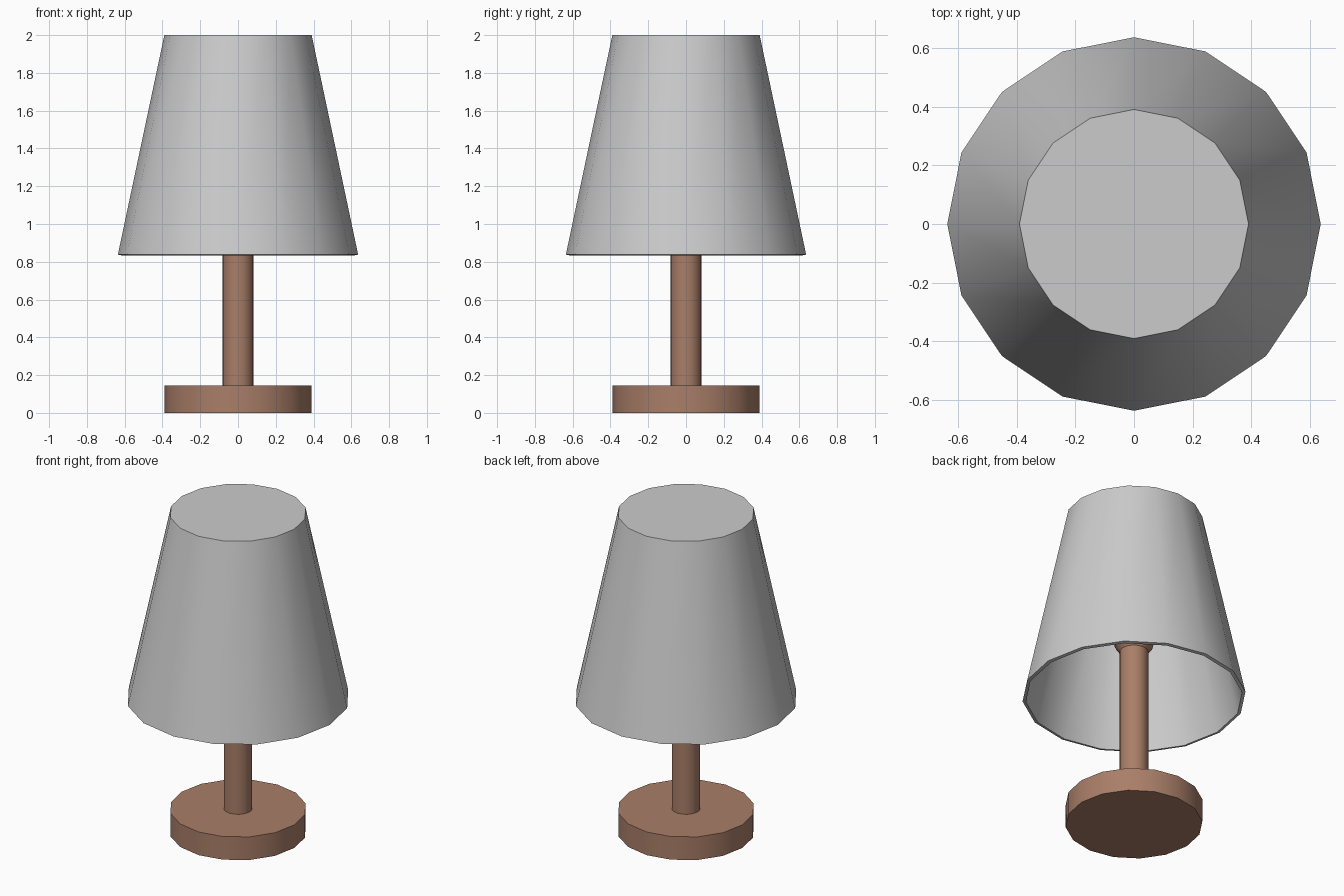
import bpy, bmesh
from math import cos, sin, pi, radians

if "Cube" in bpy.data.objects:
    bpy.data.objects.remove(bpy.data.objects["Cube"])

SIDES = 16


def lathe(name, profile, color=None):
    """Revolve (radius, z) points around z; zero radius gives a pole cap."""
    bm = bmesh.new()
    rings = []
    for r, z in profile:
        rings.append([bm.verts.new((r * cos(2 * pi * i / SIDES), r * sin(2 * pi * i / SIDES), z))
                      for i in range(SIDES)])
    for a, b in zip(rings, rings[1:]):
        for i in range(SIDES):
            j = (i + 1) % SIDES
            bm.faces.new((a[i], a[j], b[j], b[i]))
    return bm, rings, name, color


def finish(bm, name, color):
    bmesh.ops.recalc_face_normals(bm, faces=bm.faces)
    me = bpy.data.meshes.new(name)
    bm.to_mesh(me)
    bm.free()
    ob = bpy.data.objects.new(name, me)
    bpy.context.collection.objects.link(ob)
    if color:
        mat = bpy.data.materials.get("wood") or bpy.data.materials.new("wood")
        mat.diffuse_color = color
        mat.use_nodes = True
        mat.node_tree.nodes["Principled BSDF"].inputs["Base Color"].default_value = mat.diffuse_color
        me.materials.append(mat)
    bpy.ops.object.select_all(action='DESELECT')
    ob.select_set(True)
    bpy.context.view_layer.objects.active = ob
    bpy.ops.object.shade_smooth_by_angle(angle=radians(30))
    return ob


def turned(name, profile, color=None, shell=False):
    bm, rings, name, color = lathe(name, profile, color)
    if shell:
        # shell: first and last rings meet at the rim, caps are in the middle
        outer, inner = rings[0], rings[-1]
        for i in range(SIDES):
            j = (i + 1) % SIDES
            bm.faces.new((inner[i], inner[j], outer[j], outer[i]))
        bmesh.ops.remove_doubles(bm, verts=bm.verts, dist=1e-5)
    else:
        bm.faces.new(rings[0])
        bm.faces.new(rings[-1])
    return finish(bm, name, color)


BROWN = (0.40, 0.21, 0.14, 1)

# Base disc
turned("base", [(0.39, 0), (0.39, 0.145)], BROWN)

# Stem with a slightly flared socket hidden in the shade
turned("stem", [(0.082, 0.14), (0.082, 1.13), (0.11, 1.17), (0.11, 1.30)], BROWN)

# Thin shade, closed on top and open below
turned("shade", [(0.636, 0.838), (0.39, 2.0), (0, 2.0),
                 (0, 1.98), (0.374, 1.98), (0.617, 0.834)], shell=True)
